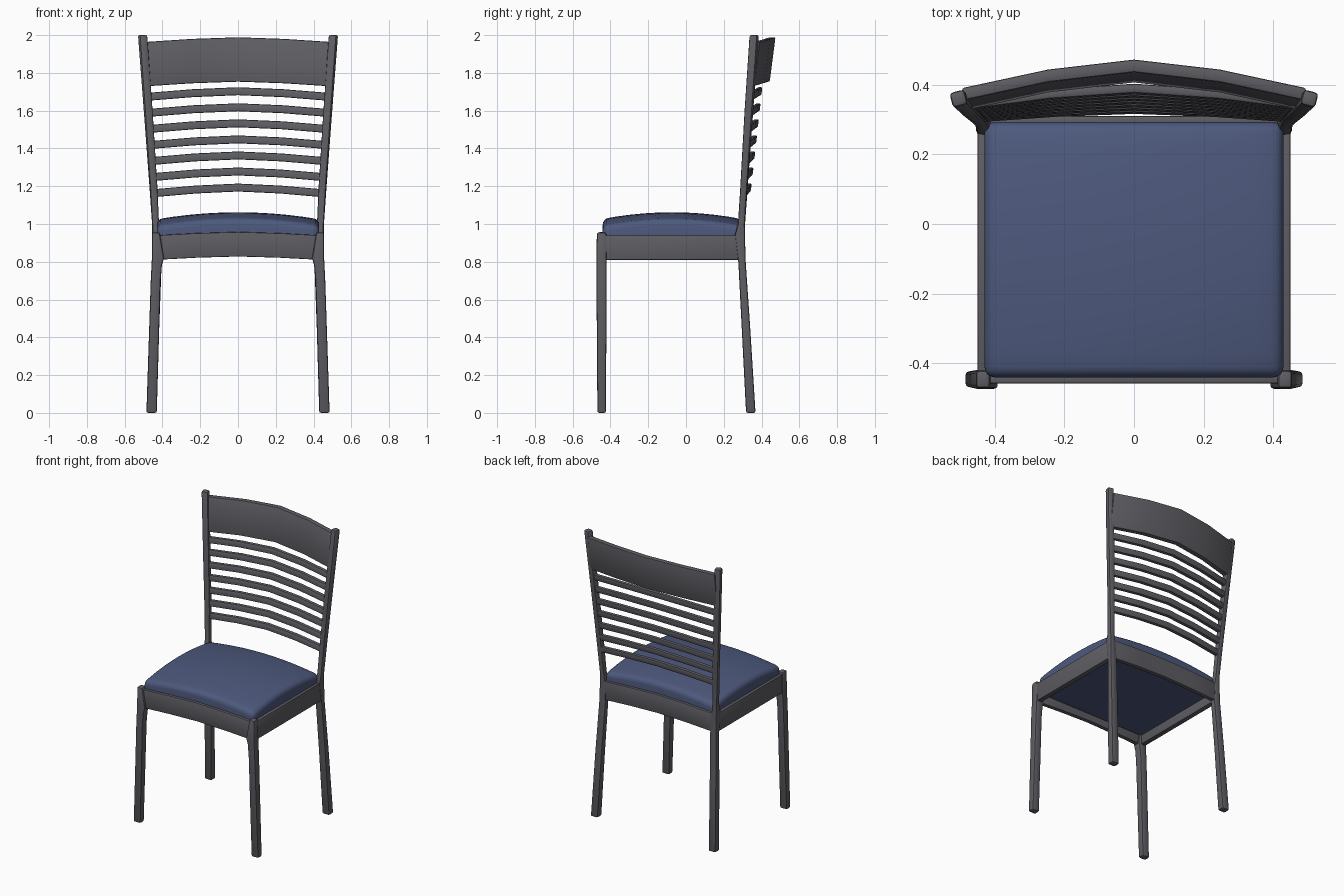
import bpy, bmesh, math
from mathutils import Matrix, Vector

if "Cube" in bpy.data.objects:
    bpy.data.objects.remove(bpy.data.objects["Cube"])


def material(name, rgb):
    m = bpy.data.materials.new(name)
    m.diffuse_color = (*rgb, 1)
    m.use_nodes = True
    m.node_tree.nodes["Principled BSDF"].inputs["Base Color"].default_value = m.diffuse_color
    return m


WOOD = material("dark grey wood", (0.11, 0.11, 0.125))
FABRIC = material("blue fabric", (0.075, 0.10, 0.205))


def finish(bm, name, mat, bevel, segments=2, mirror=False):
    """Round the hard edges, make the object and shade it."""
    bmesh.ops.recalc_face_normals(bm, faces=bm.faces[:])
    hard = [e for e in bm.edges if e.calc_face_angle(0) > math.radians(40)]
    bmesh.ops.bevel(bm, geom=hard, offset=bevel, segments=segments,
                    profile=0.5, affect='EDGES', clamp_overlap=True)
    me = bpy.data.meshes.new(name)
    bm.to_mesh(me)
    bm.free()
    me.materials.append(mat)
    ob = bpy.data.objects.new(name, me)
    bpy.context.collection.objects.link(ob)
    bpy.ops.object.select_all(action='DESELECT')
    ob.select_set(True)
    bpy.context.view_layer.objects.active = ob
    bpy.ops.object.shade_smooth_by_angle(angle=math.radians(35))
    if mirror:
        ob.modifiers.new("mirror", 'MIRROR')
    return ob


def loft(rings, *args, **kw):
    """Skin a row of four-point rings and cap both ends."""
    bm = bmesh.new()
    vs = [[bm.verts.new(p) for p in ring] for ring in rings]
    for a, b in zip(vs, vs[1:]):
        for i in range(4):
            j = (i + 1) % 4
            bm.faces.new((a[i], a[j], b[j], b[i]))
    bm.faces.new(vs[0][::-1])
    bm.faces.new(vs[-1])
    return finish(bm, *args, **kw)


def leg(name, sections):
    """Upright from sections (z, x0, x1, y0, y1, twist), mirrored in x."""
    rings = []
    for z, x0, x1, y0, y1, twist in sections:
        c = Vector(((x0 + x1) / 2, (y0 + y1) / 2, z))
        rot = Matrix.Rotation(math.radians(twist), 3, 'Z')
        rings.append([c + rot @ (Vector((x, y, z)) - c) for x, y in
                      ((x0, y0), (x1, y0), (x1, y1), (x0, y1))])
    loft(rings, name, WOOD, 0.01, mirror=True)


def cross_bar(name, half, y, z, depth, height, bow=0, arch=0, lean=0, bevel=0.007):
    """Bar along x; its middle is pushed back by bow and up by arch."""
    rings = []
    for t, f in ((-1, 0), (-0.5, 0.65), (0, 1), (0.5, 0.65), (1, 0)):
        cy, cz = y + bow * f, z + arch * f
        rings.append([(t * half, cy + sy * depth / 2 + sz * lean * height / 2,
                       cz + sz * height / 2)
                      for sy, sz in ((-1, -1), (1, -1), (1, 1), (-1, 1))])
    loft(rings, name, WOOD, bevel)


# Legs and back posts
leg("front_legs", [
    (0.00, 0.430, 0.485, -0.469, -0.424, 0),
    (0.70, 0.410, 0.462, -0.474, -0.420, 0),
    (0.78, 0.403, 0.458, -0.474, -0.420, 0),
    (0.82, 0.392, 0.456, -0.474, -0.420, 0),
    (0.955, 0.415, 0.455, -0.472, -0.422, 0)])
leg("back_posts", [
    (0.00, 0.430, 0.485, 0.318, 0.368, 0),
    (0.45, 0.417, 0.470, 0.295, 0.340, 0),
    (0.80, 0.404, 0.456, 0.277, 0.316, 0),
    (0.94, 0.412, 0.454, 0.258, 0.312, 0),
    (1.00, 0.419, 0.455, 0.275, 0.312, -3),
    (1.20, 0.428, 0.468, 0.289, 0.326, -8),
    (1.60, 0.454, 0.497, 0.312, 0.354, -12),
    (2.00, 0.483, 0.527, 0.339, 0.383, -15)])

# Seat frame
cross_bar("front_rail", 0.435, -0.444, 0.875, 0.03, 0.13, arch=0.018, bevel=0.005)
cross_bar("back_rail", 0.435, 0.295, 0.875, 0.03, 0.13, arch=0.018, bevel=0.005)
loft([[(x, y, z) for x, z in ((0.414, 0.81), (0.45, 0.81), (0.45, 0.94), (0.414, 0.94))]
      for y in (-0.45, 0.30)], "side_rails", WOOD, 0.005, mirror=True)

# Seat cushion with a domed top
bm = bmesh.new()
bmesh.ops.create_cube(bm, size=2)
bmesh.ops.subdivide_edges(bm, edges=[e for e in bm.edges
                                     if abs(e.verts[0].co.z - e.verts[1].co.z) < 0.1],
                          cuts=9, use_grid_fill=True)
for v in bm.verts:
    u, w, s = v.co
    top = 0.99 + 0.037 * (1 - u * u) + 0.035 * (1 - w * w)
    v.co = (u * 0.43, -0.074 + w * 0.367, top if s > 0 else 0.87)
finish(bm, "seat_cushion", FABRIC, 0.03, segments=4)


# Back slats and crest rail
def post_x(z):
    return 0.437 + (z - 1.0) * 0.068


for i in range(7):
    z = 1.163 + i * 0.085
    cross_bar(f"back_slat_{i + 1}", post_x(z), 0.308 + (z - 1.163) * 0.063, z,
              0.027, 0.042, bow=0.024 + i * 0.004, arch=0.03, lean=0.13)
cross_bar("crest_rail", post_x(1.85), 0.358, 1.846, 0.037, 0.235,
          bow=0.082, arch=0.025, lean=0.13)
